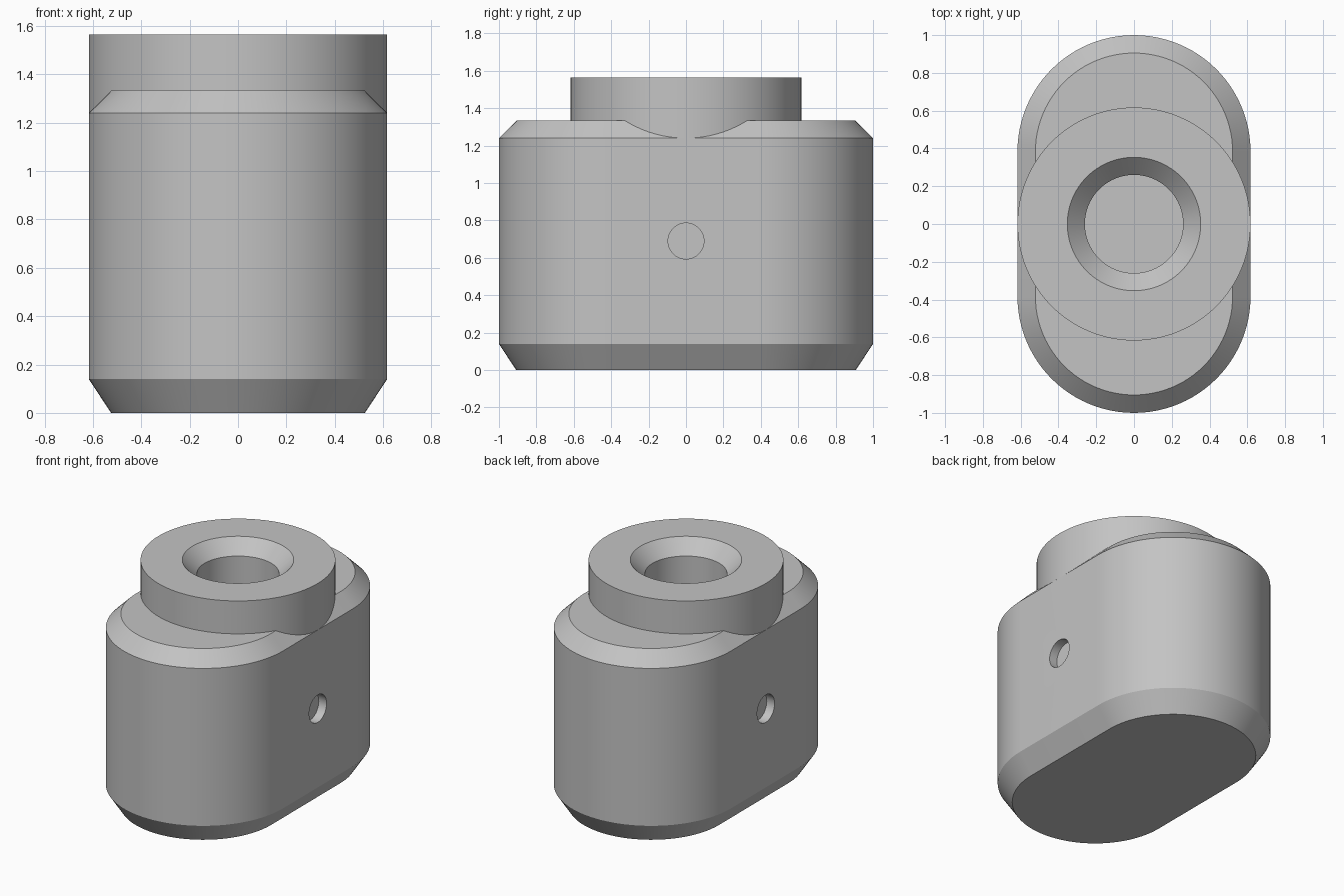
import bpy
import math

cube = bpy.data.objects.get("Cube")
if cube:
    bpy.data.objects.remove(cube, do_unlink=True)

RADIUS = 0.617          # half width of body, also collar radius
HALF_LENGTH = 1.0
TOP = 1.565
SHOULDER = 1.24
SIDES = 96

steel = bpy.data.materials.new("plain_grey")
steel.use_nodes = True
GREY = (0.55, 0.55, 0.55, 1)
steel.diffuse_color = GREY
steel.node_tree.nodes["Principled BSDF"].inputs["Base Color"].default_value = GREY


def loft(name, sections, stretch=0.0):
    """Stack (radius, z) rings into a capped solid; stretch splits rings into slots along y."""
    verts, faces = [], []
    half = SIDES // 2
    per_ring = SIDES + 2 if stretch else SIDES
    for r, z in sections:
        if stretch:
            for side in (0, 1):
                for i in range(half + 1):
                    a = math.pi * (side + i / half)
                    y = r * math.sin(a) + (-stretch if side else stretch)
                    verts.append((r * math.cos(a), y, z))
        else:
            for i in range(SIDES):
                a = math.tau * i / SIDES
                verts.append((r * math.cos(a), r * math.sin(a), z))
    for k in range(len(sections) - 1):
        for i in range(per_ring):
            j = (i + 1) % per_ring
            low, high = k * per_ring, (k + 1) * per_ring
            faces.append((low + i, low + j, high + j, high + i))
    faces.append(tuple(reversed(range(per_ring))))
    faces.append(tuple(range(len(verts) - per_ring, len(verts))))
    mesh = bpy.data.meshes.new(name)
    mesh.from_pydata(verts, [], faces)
    mesh.materials.append(steel)
    obj = bpy.data.objects.new(name, mesh)
    bpy.context.collection.objects.link(obj)
    return obj


def activate(obj):
    bpy.ops.object.select_all(action='DESELECT')
    obj.select_set(True)
    bpy.context.view_layer.objects.active = obj


def cut(obj, cutter):
    mod = obj.modifiers.new("cut", 'BOOLEAN')
    mod.operation = 'DIFFERENCE'
    mod.solver = 'EXACT'
    mod.object = cutter
    activate(obj)
    bpy.ops.object.modifier_apply(modifier=mod.name)


# Slot-shaped body, chamfered at the foot and shoulder
body = loft("body", [(0.525, 0), (RADIUS, 0.14), (RADIUS, SHOULDER), (0.522, 1.335)],
            stretch=HALF_LENGTH - RADIUS)

# Round collar rising out of the shoulder
collar = loft("collar", [(RADIUS, SHOULDER), (RADIUS, TOP)])

# Blind bore with a countersunk mouth
bore = loft("bore_cutter", [(0.26, 0.7), (0.26, TOP - 0.095), (0.353, TOP), (0.353, TOP + 0.1)])
cut(body, bore)
cut(collar, bore)

# Shallow round pocket in each flat side
cutters = [bore]
for side in (-1, 1):
    pocket = loft("pocket_cutter", [(0.096, -0.06), (0.096, 0.06)])
    pocket.rotation_euler = (0, math.pi / 2, 0)
    pocket.location = (side * RADIUS, 0, 0.69)
    bpy.context.view_layer.update()
    cut(body, pocket)
    cutters.append(pocket)

for cutter in cutters:
    bpy.data.objects.remove(cutter, do_unlink=True)

for part in (body, collar):
    activate(part)
    bpy.ops.object.shade_smooth_by_angle(angle=math.radians(25))
